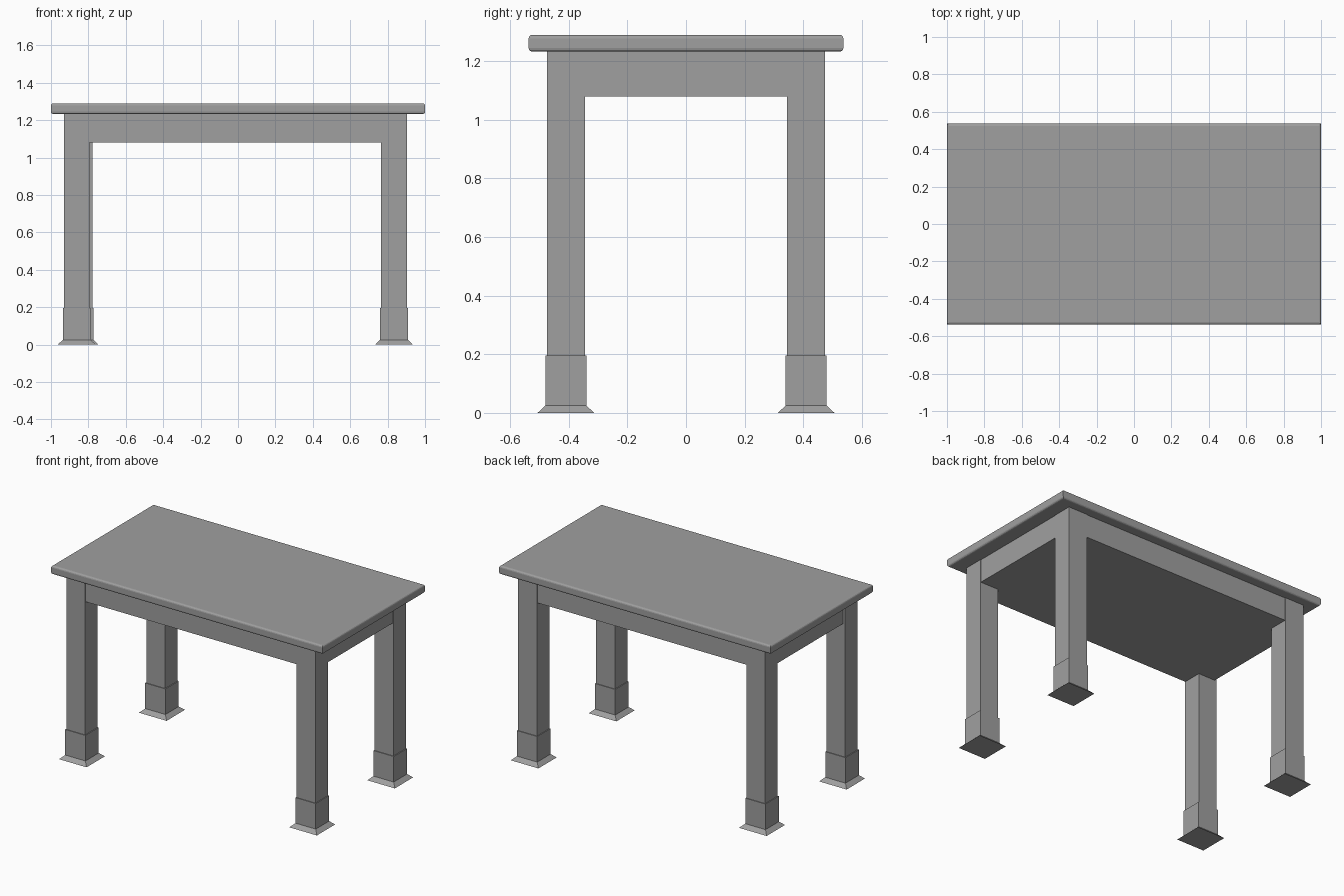
import bpy
import bmesh

# Remove the default cube
default = bpy.data.objects.get("Cube")
if default:
    bpy.data.objects.remove(default, do_unlink=True)

# Single grey material
grey = bpy.data.materials.new("grey")
grey.use_nodes = True
colour = (0.35, 0.35, 0.35, 1)
grey.diffuse_color = colour
grey.node_tree.nodes["Principled BSDF"].inputs["Base Color"].default_value = colour


def block(name, centre, size, z0, z1, top_size=None):
    """Box from z0 to z1; top_size tapers it."""
    top_size = top_size or size
    bm = bmesh.new()
    bmesh.ops.create_cube(bm, size=1)
    for v in bm.verts:
        upper = v.co.z > 0
        w, d = top_size if upper else size
        v.co = (centre[0] + v.co.x * w, centre[1] + v.co.y * d, z1 if upper else z0)
    mesh = bpy.data.meshes.new(name)
    bm.to_mesh(mesh)
    bm.free()
    mesh.materials.append(grey)
    obj = bpy.data.objects.new(name, mesh)
    bpy.context.collection.objects.link(obj)
    return obj


# Table top with rounded long edges and crisp vertical corners
top = block("table_top", (0, 0), (2, 1.074), 1.233, 1.29)
bm = bmesh.new()
bm.from_mesh(top.data)
rims = [e for e in bm.edges if abs(e.verts[0].co.z - e.verts[1].co.z) < 0.001]
bmesh.ops.bevel(bm, geom=rims, offset=0.012, segments=3, profile=0.5, affect="EDGES")
bm.to_mesh(top.data)
bm.free()

# Solid apron block under the top, set back slightly from the legs
block("apron", (-0.008, 0), (1.816, 0.942), 1.08, 1.233)

# Legs with a sleeve and a flared foot
LEGS = {
    "front_left": (0.834, -0.41),
    "back_left": (0.834, 0.41),
    "front_right": (-0.862, -0.41),
    "back_right": (-0.847, 0.41),
}
SLEEVE = (0.149, 0.14)
for place, centre in LEGS.items():
    block(place + "_leg", centre, (0.138, 0.13), 0.19, 1.233)
    block(place + "_sleeve", centre, SLEEVE, 0.025, 0.195)
    block(place + "_foot", centre, (0.203, 0.193), 0, 0.025, SLEEVE)
